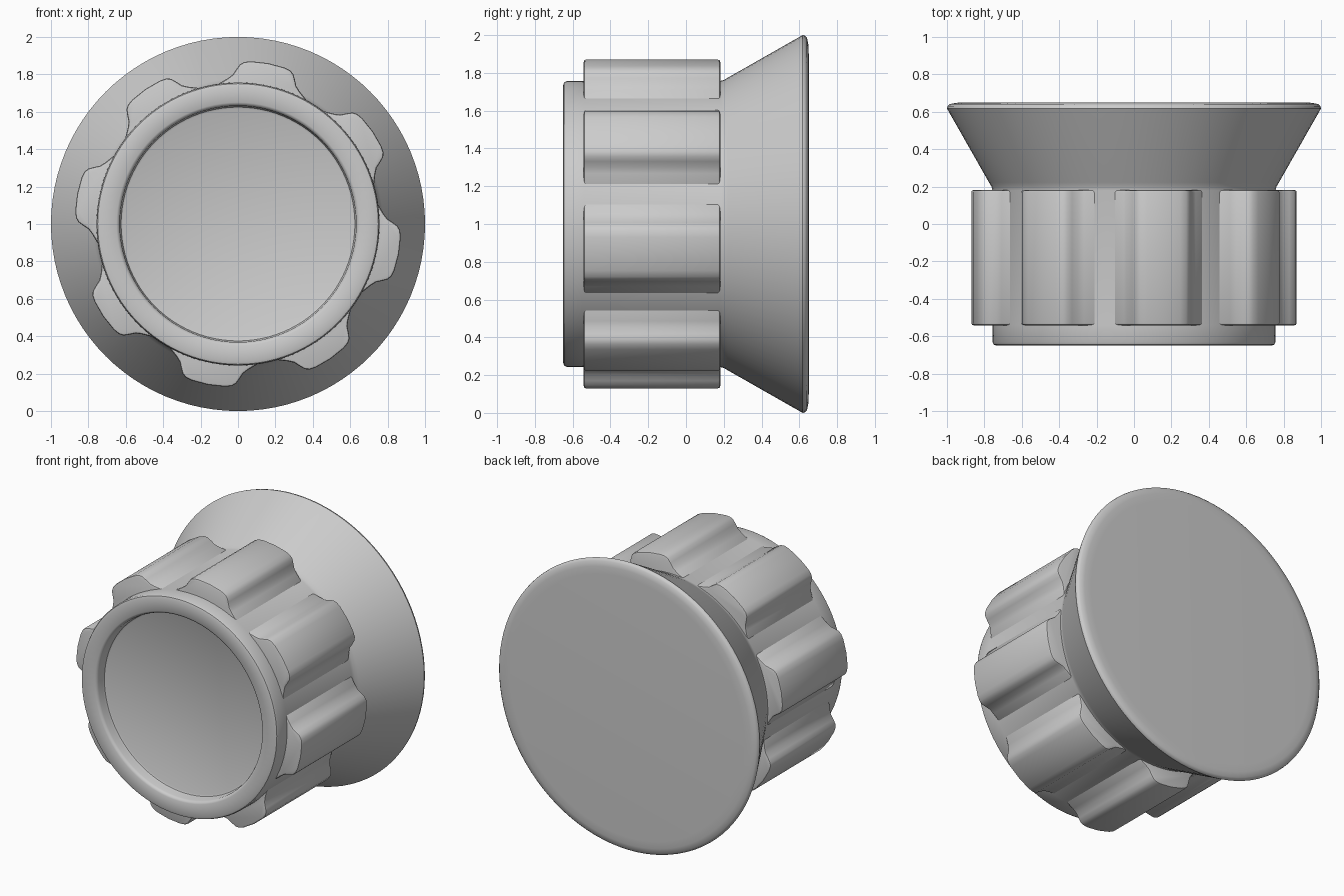
import bpy, bmesh, math
from mathutils import Vector

if "Cube" in bpy.data.objects:
    bpy.data.objects.remove(bpy.data.objects["Cube"])

CENTRE = Vector((0, 0, 1))


def make_object(name, bm):
    bmesh.ops.recalc_face_normals(bm, faces=bm.faces)
    me = bpy.data.meshes.new(name)
    bm.to_mesh(me)
    bm.free()
    ob = bpy.data.objects.new(name, me)
    bpy.context.collection.objects.link(ob)
    bpy.ops.object.select_all(action='DESELECT')
    ob.select_set(True)
    bpy.context.view_layer.objects.active = ob
    bpy.ops.object.shade_smooth_by_angle(angle=math.radians(35))
    return ob


def lathe(name, profile, sides=96):
    """Revolve (radius, y) points about the knob's y axis, capping both ends."""
    bm = bmesh.new()
    rings = []
    for r, y in profile:
        rings.append([bm.verts.new(CENTRE + Vector((
            r * math.cos(math.tau * i / sides), y,
            r * math.sin(math.tau * i / sides)))) for i in range(sides)])
    for a, b in zip(rings, rings[1:]):
        for i in range(sides):
            j = (i + 1) % sides
            bm.faces.new((a[i], a[j], b[j], b[i]))
    bm.faces.new(rings[0])
    bm.faces.new(rings[-1])
    return make_object(name, bm)


# Knob body: recessed face, rounded rim, grip drum, flared skirt and flat back
lathe("knob_body", [
    (0.615, -0.57), (0.625, -0.575), (0.63, -0.59), (0.632, -0.63),
    (0.638, -0.643), (0.65, -0.65), (0.735, -0.65), (0.75, -0.645),
    (0.756, -0.632), (0.757, -0.54), (0.757, 0.18), (0.762, 0.20),
    (0.775, 0.222), (0.99, 0.6), (1.0, 0.618), (0.997, 0.63),
    (0.985, 0.641), (0.95, 0.648), (0.90, 0.65)])

# Grip ribs: one rounded cross-section with flared feet, repeated eight times
half = [(0.25, 0.70), (0.235, 0.722), (0.195, 0.757), (0.172, 0.782),
        (0.158, 0.815), (0.145, 0.842), (0.125, 0.858), (0.09, 0.868)]
section = half + [(0, 0.875)] + [(-t, r) for t, r in reversed(half)]
stations = [(-0.542, 0.012), (-0.538, 0.003), (-0.53, 0.0),
            (0.168, 0.0), (0.178, 0.003), (0.182, 0.012)]

bm = bmesh.new()
for k in range(8):
    a = math.radians(79.5 + 45 * k)
    out = Vector((math.cos(a), 0, math.sin(a)))
    side = Vector((-math.sin(a), 0, math.cos(a)))
    rings = []
    for y, inset in stations:
        rings.append([bm.verts.new(
            CENTRE + side * t * (1 - inset * 5) + out * (r - inset)
            + Vector((0, y, 0))) for t, r in section])
    n = len(section)
    for p, q in zip(rings, rings[1:]):
        for i in range(n):
            j = (i + 1) % n
            bm.faces.new((p[i], p[j], q[j], q[i]))
    bm.faces.new(rings[0])
    bm.faces.new(rings[-1])
make_object("grip_ribs", bm)
